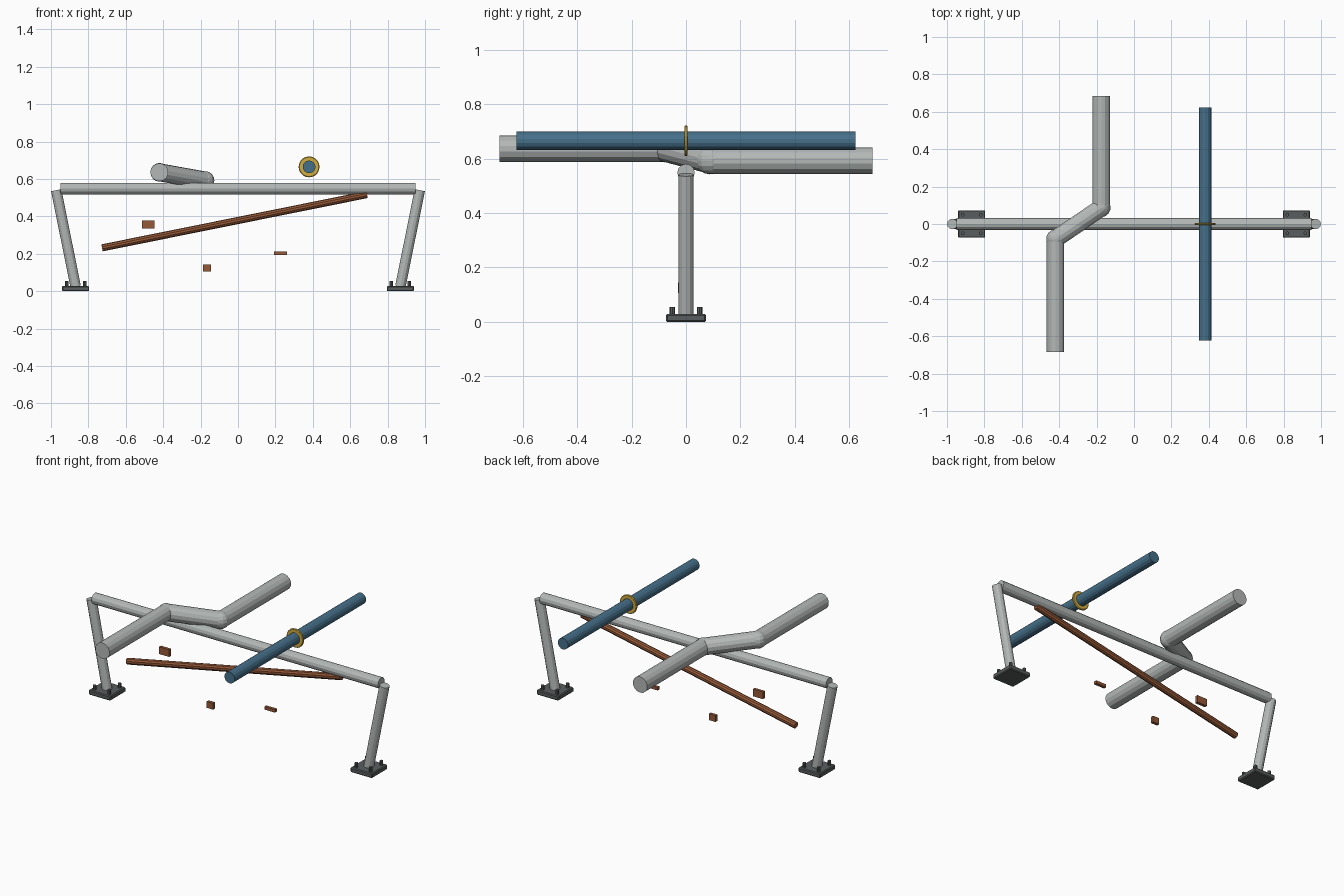
import bpy, bmesh
from mathutils import Vector, Matrix

if "Cube" in bpy.data.objects:
    bpy.data.objects.remove(bpy.data.objects["Cube"])


def material(name, rgb):
    m = bpy.data.materials.new(name)
    m.diffuse_color = (*rgb, 1)
    m.use_nodes = True
    m.node_tree.nodes["Principled BSDF"].inputs["Base Color"].default_value = m.diffuse_color
    return m


STEEL = material("steel", (0.45, 0.48, 0.47))
DARK = material("dark_iron", (0.10, 0.11, 0.11))
BLUE = material("blue_paint", (0.06, 0.16, 0.25))
YELLOW = material("yellow", (0.65, 0.42, 0.05))
BROWN = material("rust_brown", (0.30, 0.10, 0.04))


def finish(bm, name, mat):
    bmesh.ops.recalc_face_normals(bm, faces=bm.faces)
    me = bpy.data.meshes.new(name)
    bm.to_mesh(me)
    bm.free()
    me.materials.append(mat)
    ob = bpy.data.objects.new(name, me)
    bpy.context.collection.objects.link(ob)
    return ob


def rod(bm, a, b, r, sides=12):
    a, b = Vector(a), Vector(b)
    d = b - a
    mat = Matrix.Translation((a + b) / 2) @ d.to_track_quat('Z', 'Y').to_matrix().to_4x4()
    bmesh.ops.create_cone(bm, cap_ends=True, segments=sides, radius1=r, radius2=r,
                          depth=d.length, matrix=mat)


def single_rod(name, a, b, r, mat, sides=12):
    bm = bmesh.new()
    rod(bm, a, b, r, sides)
    return finish(bm, name, mat)


def box(name, centre, size, mat, bevel=0):
    bm = bmesh.new()
    bmesh.ops.create_cube(bm, size=1, matrix=Matrix.Translation(centre) @ Matrix.Diagonal((*size, 1)))
    if bevel:
        bmesh.ops.bevel(bm, geom=bm.edges[:], offset=bevel, segments=1, affect='EDGES')
    return finish(bm, name, mat)


# Main beam
single_rod("beam", (-0.95, 0, 0.548), (0.95, 0, 0.548), 0.032, STEEL)

# Splayed legs, foot plates and bolts
for side, s in (("left", -1), ("right", 1)):
    single_rod(side + "_leg", (0.972 * s, 0, 0.54), (0.868 * s, 0, 0.025), 0.028, STEEL)
    box(side + "_foot_plate", (0.868 * s, 0, 0.0145), (0.145, 0.147, 0.029), DARK, 0.005)
    bm = bmesh.new()
    for dx in (-0.048, 0.048):
        for y in (-0.05, 0.05):
            rod(bm, (0.868 * s + dx, y, 0.02), (0.868 * s + dx, y, 0.055), 0.01, 8)
    finish(bm, side + "_foot_bolts", DARK)

# Cranked pipe with ball elbows
path = [(-0.42, -0.685, 0.636), (-0.42, -0.08, 0.636), (-0.175, 0.087, 0.592), (-0.175, 0.685, 0.592)]
bm = bmesh.new()
for a, b in zip(path, path[1:]):
    rod(bm, a, b, 0.048, 14)
for p in path[1:3]:
    bmesh.ops.create_uvsphere(bm, u_segments=14, v_segments=8, radius=0.05,
                              matrix=Matrix.Translation(p))
finish(bm, "cranked_pipe", STEEL)

# Blue cross pipe
single_rod("cross_pipe", (0.38, -0.623, 0.665), (0.38, 0.623, 0.665), 0.034, BLUE, 14)

# Yellow collar around the cross pipe: a revolved rectangle
bm = bmesh.new()
profile = [(0.032, -0.006), (0.052, -0.006), (0.056, -0.003), (0.056, 0.003), (0.052, 0.006), (0.032, 0.006)]
vs = [bm.verts.new((0.38 + r, y, 0.665)) for r, y in profile]
es = [bm.edges.new((vs[i - 1], vs[i])) for i in range(len(vs))]
bmesh.ops.spin(bm, geom=vs + es, cent=(0.38, 0, 0.665), axis=(0, 1, 0), angle=6.2831853, steps=20)
bmesh.ops.remove_doubles(bm, verts=bm.verts[:], dist=0.0005)
finish(bm, "collar", YELLOW)

# Sloping brown rod under the beam
single_rod("sloping_rod", (-0.727, -0.005, 0.232), (0.69, -0.005, 0.517), 0.019, BROWN, 10)

# Loose brown flakes
for i, (x, y, z, w, h) in enumerate([(-0.48, -0.005, 0.357, 0.067, 0.043),
                                     (-0.166, -0.02, 0.125, 0.043, 0.038),
                                     (0.227, -0.015, 0.204, 0.07, 0.018)]):
    box("flake_%d" % (i + 1), (x, y, z), (w, 0.018, h), BROWN)
